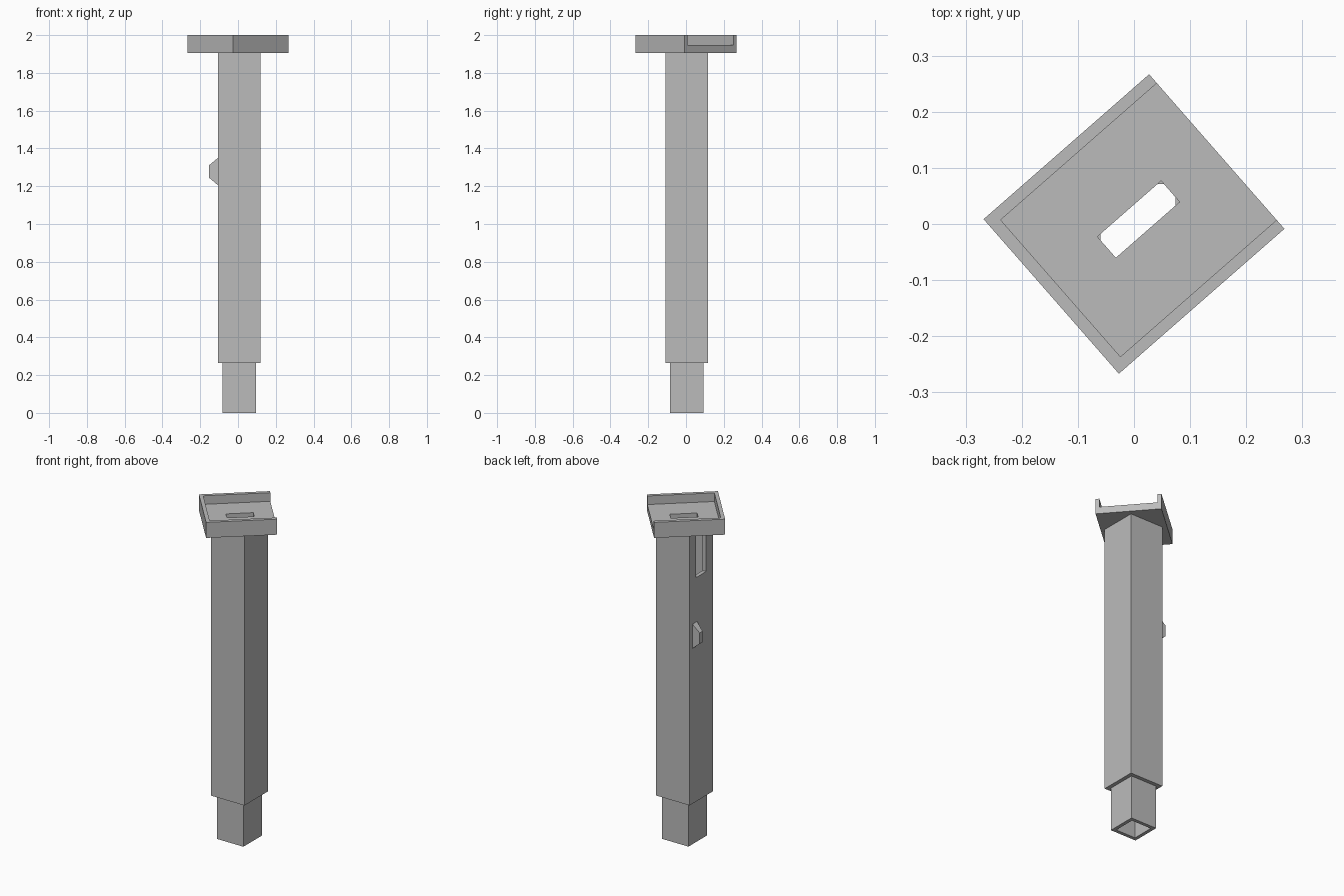
import bpy, bmesh, math
from mathutils import Matrix, Vector

if "Cube" in bpy.data.objects:
    bpy.data.objects.remove(bpy.data.objects["Cube"], do_unlink=True)

grey = bpy.data.materials.new("plain grey")
grey.use_nodes = True
grey.diffuse_color = (0.5, 0.5, 0.5, 1)
grey.node_tree.nodes["Principled BSDF"].inputs["Base Color"].default_value = (0.5, 0.5, 0.5, 1)


def finish(name, bm):
    mesh = bpy.data.meshes.new(name)
    bmesh.ops.recalc_face_normals(bm, faces=bm.faces)
    bm.to_mesh(mesh)
    bm.free()
    mesh.materials.append(grey)
    obj = bpy.data.objects.new(name, mesh)
    bpy.context.collection.objects.link(obj)
    return obj


def box(name, low, high, angle=0.0):
    """Box between two corners, turned about the vertical axis."""
    low, high = Vector(low), Vector(high)
    bm = bmesh.new()
    bmesh.ops.create_cube(bm, size=1)
    bm.transform(Matrix.Rotation(angle, 4, "Z") @ Matrix.Translation((low + high) / 2)
                 @ Matrix.Diagonal((*(high - low), 1)))
    return finish(name, bm)


def cut(obj, cutter):
    cutter.hide_render = True
    mod = obj.modifiers.new("cut", "BOOLEAN")
    mod.operation = "DIFFERENCE"
    mod.solver = "EXACT"
    mod.object = cutter
    bpy.context.view_layer.objects.active = obj
    bpy.ops.object.modifier_apply(modifier=mod.name)
    bpy.data.objects.remove(cutter, do_unlink=True)


def square_tube(name, centre, half, wall, bottom, top):
    cx, cy = centre
    inner = half - wall
    tube = box(name, (cx - half, cy - half, bottom), (cx + half, cy + half, top))
    cut(tube, box("bore", (cx - inner, cy - inner, bottom - 0.1),
                  (cx + inner, cy + inner, top + 0.1)))
    return tube


# Outer column with a window near the top of its right side
axis = (0.007, 0.004)
column = square_tube("outer_column", axis, 0.112, 0.023, 0.265, 1.906)
cut(column, box("window_cutter", (-0.2, -0.043, 1.62), (-0.05, 0.053, 1.87)))

# Telescoping inner tube with a pin hole through both sides
tube = square_tube("inner_tube", axis, 0.088, 0.021, 0, 0.5)
bm = bmesh.new()
bmesh.ops.create_cone(bm, cap_ends=True, segments=24, radius1=0.014, radius2=0.014, depth=0.6)
bm.transform(Matrix.Translation((0, 0.004, 0.136)) @ Matrix.Rotation(math.pi / 2, 4, "Y"))
cut(tube, finish("pin_cutter", bm))

# Tray turned on top of the column: walls on three sides, slot through the floor
turn = math.radians(41.2)
tray = box("top_tray", (-0.196, -0.183, 1.906), (0.196, 0.183, 2), turn)
cut(tray, box("pocket_cutter", (-0.174, -0.162, 1.948), (0.3, 0.162, 2.1), turn))
cut(tray, box("slot_cutter", (-0.064, -0.024, 1.8), (0.087, 0.026, 2.1), turn))

# Small tapered catch on the right side
catch = box("side_catch", (-0.153, 0.042, 1.2), (-0.1, 0.088, 1.355))
for v in catch.data.vertices:
    if v.co.x < -0.12:
        v.co.z = 1.278 + math.copysign(0.033, v.co.z - 1.278)
        v.co.y = max(v.co.y, 0.06)
